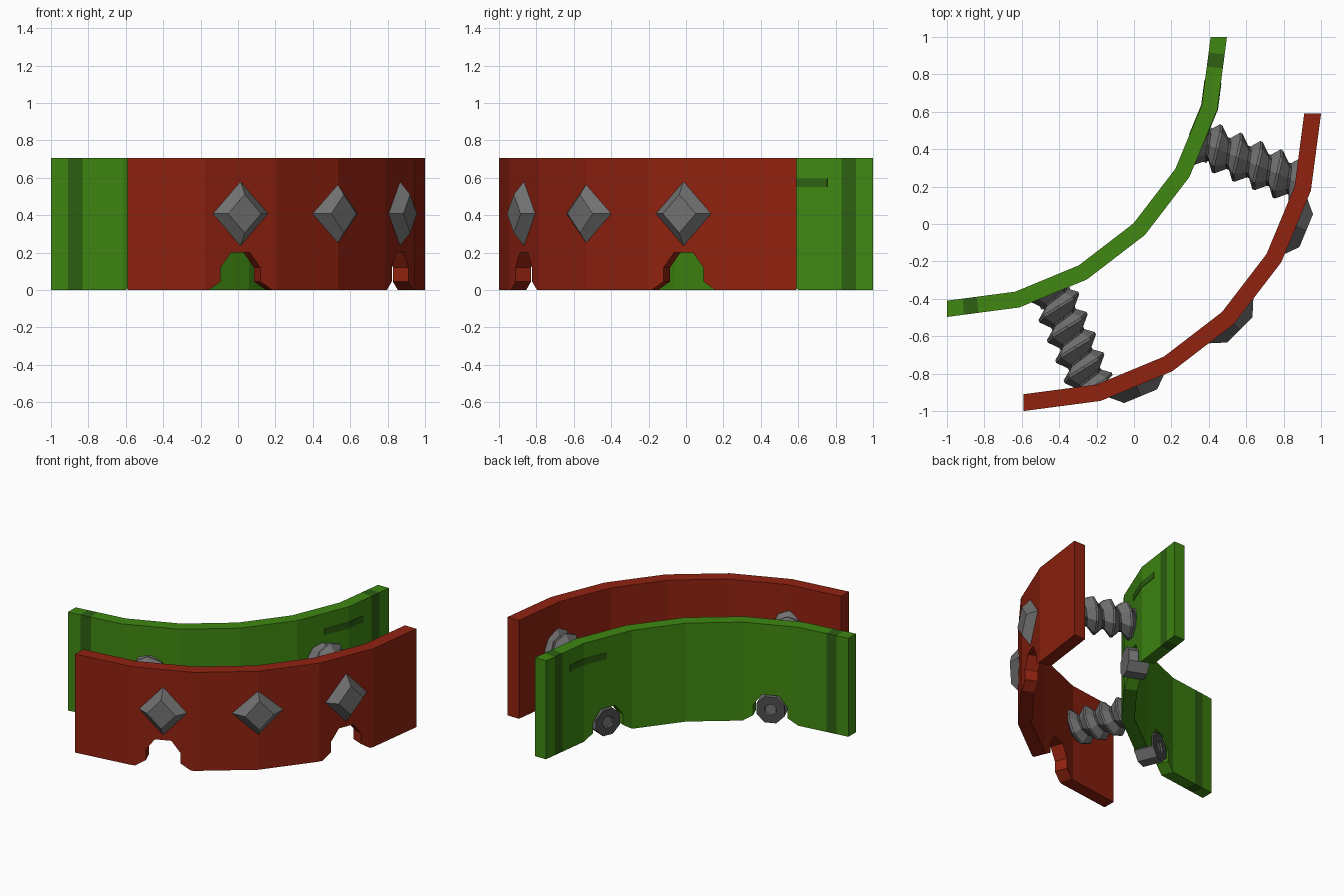
import bpy, bmesh, math
from math import cos, sin, radians, floor

if "Cube" in bpy.data.objects:
    bpy.data.objects.remove(bpy.data.objects["Cube"])

def material(name, r, g, b):
    m = bpy.data.materials.new(name)
    m.diffuse_color = (r, g, b, 1)
    m.use_nodes = True
    m.node_tree.nodes["Principled BSDF"].inputs["Base Color"].default_value = m.diffuse_color
    return m

RED = material("red paint", 0.28, 0.016, 0.005)
GREEN = material("green paint", 0.05, 0.245, 0.006)
DARK_GREEN = material("dark green stain", 0.026, 0.115, 0.006)
STEEL = material("steel", 0.165, 0.165, 0.165)
DARK_STEEL = material("dark steel", 0.075, 0.075, 0.075)

RED_C, GREEN_C = (-0.59, 0.59), (-1.0, 1.0)   # centres of the two arcs
H = 0.705

def polar(c, ang, r, t=0.0, z=0.0):
    """Point r out along the direction ang, t sideways, at height z."""
    a = radians(ang)
    return (c[0] + r * cos(a) - t * sin(a), c[1] + r * sin(a) + t * cos(a), z)

def chord(c, ang, r):
    """Point on the 15-degree-segment polygon of radius r."""
    mid = (floor(ang / 15 + 1e-6) + 0.5) * 15
    return polar(c, ang, r * cos(radians(7.5)) / cos(radians(ang - mid)))

def make(name, verts, faces, mats, rule=None):
    bm = bmesh.new()
    vs = [bm.verts.new(v) for v in verts]
    for i, f in enumerate(faces):
        face = bm.faces.new([vs[k] for k in f])
        if rule:
            face.material_index = rule(i)
    bmesh.ops.remove_doubles(bm, verts=bm.verts, dist=1e-5)
    bmesh.ops.recalc_face_normals(bm, faces=bm.faces)
    me = bpy.data.meshes.new(name)
    bm.to_mesh(me)
    bm.free()
    ob = bpy.data.objects.new(name, me)
    bpy.context.collection.objects.link(ob)
    for m in mats:
        me.materials.append(m)
    return ob

def loft(loops, cap=True):
    """Vertices and faces joining equal closed loops."""
    n = len(loops[0])
    verts = [p for l in loops for p in l]
    faces = [(k*n + j, k*n + (j+1) % n, (k+1)*n + (j+1) % n, (k+1)*n + j)
             for k in range(len(loops) - 1) for j in range(n)]
    if cap:
        faces += [tuple(range(n)), tuple(range(len(verts) - n, len(verts)))]
    return verts, faces

def curved_strip(name, c, r0, r1, z0, z1, angles, mats, rule=None):
    loops = []
    for a in angles:
        i, o = chord(c, a, r0), chord(c, a, r1)
        loops.append([(i[0], i[1], z0), (o[0], o[1], z0), (o[0], o[1], z1), (i[0], i[1], z1)])
    return make(name, *loft(loops), mats, rule)

# notch outline: flared foot, straight sides, chamfered top
HALF = [(0.215, -0.02), (0.115, 0.045), (0.115, 0.12), (0.055, 0.2)]
NOTCH = HALF + [(-t, z) for t, z in reversed(HALF)]

def cut_notches(wall, c, r0, r1, mat):
    for ang in (-22.5, -67.5):
        loops = [[polar(c, ang, r, t, z) for t, z in NOTCH] for r in (r0 - 0.1, r1 + 0.1)]
        cutter = make("notch_cutter", *loft(loops), [mat])
        cutter.hide_render = True
        mod = wall.modifiers.new("notch", 'BOOLEAN')
        mod.operation = 'DIFFERENCE'
        mod.solver = 'EXACT'
        mod.object = cutter
        bpy.context.view_layer.objects.active = wall
        bpy.ops.object.modifier_apply(modifier=mod.name)
        bpy.data.objects.remove(cutter)

# red front wall
red = curved_strip("red_wall", RED_C, 1.5, 1.59, 0, H, range(-90, 1, 15), [RED])
cut_notches(red, RED_C, 1.5, 1.59, RED)

# green back wall with a dark stained band near each end
angs = [-90, -86.5, -83.5, -75, -60, -45, -30, -15, -6.5, -3.5, 0]
green = curved_strip("green_wall", GREEN_C, 1.41, 1.497, 0, H, angs, [GREEN, DARK_GREEN],
                     lambda i: 1 if i // 4 in (1, 8) and i < 40 else 0)
cut_notches(green, GREEN_C, 1.41, 1.497, GREEN)

# painted streaks on both sides of the green wall
for side, r in (("inner", 1.497), ("outer", 1.41)):
    curved_strip("streak_" + side, GREEN_C, r - 0.003, r + 0.003, 0.55, 0.595,
                 [-22, -15, -9.5], [DARK_GREEN])

# diamond studs on the red wall
for k, ang in enumerate((-22.5, -45, -67.5)):
    loops = []
    for r, w, h in ((1.555, 0.183, 0.197), (1.635, 0.095, 0.103)):
        loops.append([polar(RED_C, ang, r, t, 0.408 + z)
                      for t, z in ((w, 0), (0, h), (-w, 0), (0, -h))])
    make("stud_%d" % (k + 1), *loft(loops), [STEEL])

# threaded screws joining the walls
PITCH, N, S0, S1 = 0.117, 8, 1.45, 2.03
PROFILE = [(-0.5, 0.08), (-0.38, 0.08), (-0.06, 0.127), (0.06, 0.127), (0.5, 0.08)]

def screw(name, ang):
    verts, faces, rows = [], [], len(PROFILE)
    steps = N * 8
    for i in range(steps + 1):
        a = 2 * math.pi * i / N
        for off, r in PROFILE:
            s = 1.534 + PITCH * (i / N - 2 + off)
            s = min(max(s, S0), S1)
            verts.append(polar(GREEN_C, ang, s, r * cos(a), 0.40 + r * sin(a)))
    kind = []
    for i in range(steps):
        for k in range(rows - 1):
            q = (i*rows + k, i*rows + k + 1, (i+1)*rows + k + 1, (i+1)*rows + k)
            xs = [1.534 + PITCH * (j / N - 2 + PROFILE[m][0])
                  for j in (i, i + 1) for m in (k, k + 1)]
            if max(xs) > S0 and min(xs) < S1:
                faces.append(q)
                kind.append(1 if k == 0 else 0)
    return make(name, verts, faces, [STEEL, DARK_STEEL], lambda i: kind[i])

# short octagonal bolts sitting in the green notches
def bolt(name, ang):
    def ring(s, r):
        return [polar(GREEN_C, ang, s, r * cos(radians(22.5 + 45 * j)),
                      0.093 + r * sin(radians(22.5 + 45 * j))) for j in range(8)]
    loops = [ring(1.54, 0.1), ring(1.4, 0.1), ring(1.4, 0.042), ring(1.41, 0.038)]
    return make(name, *loft(loops), [STEEL, DARK_STEEL], lambda i: 1 if 8 <= i < 16 else 0)

for side, ang in (("right", -22.5), ("left", -67.5)):
    screw("screw_" + side, ang)
    bolt("bolt_" + side, ang)
